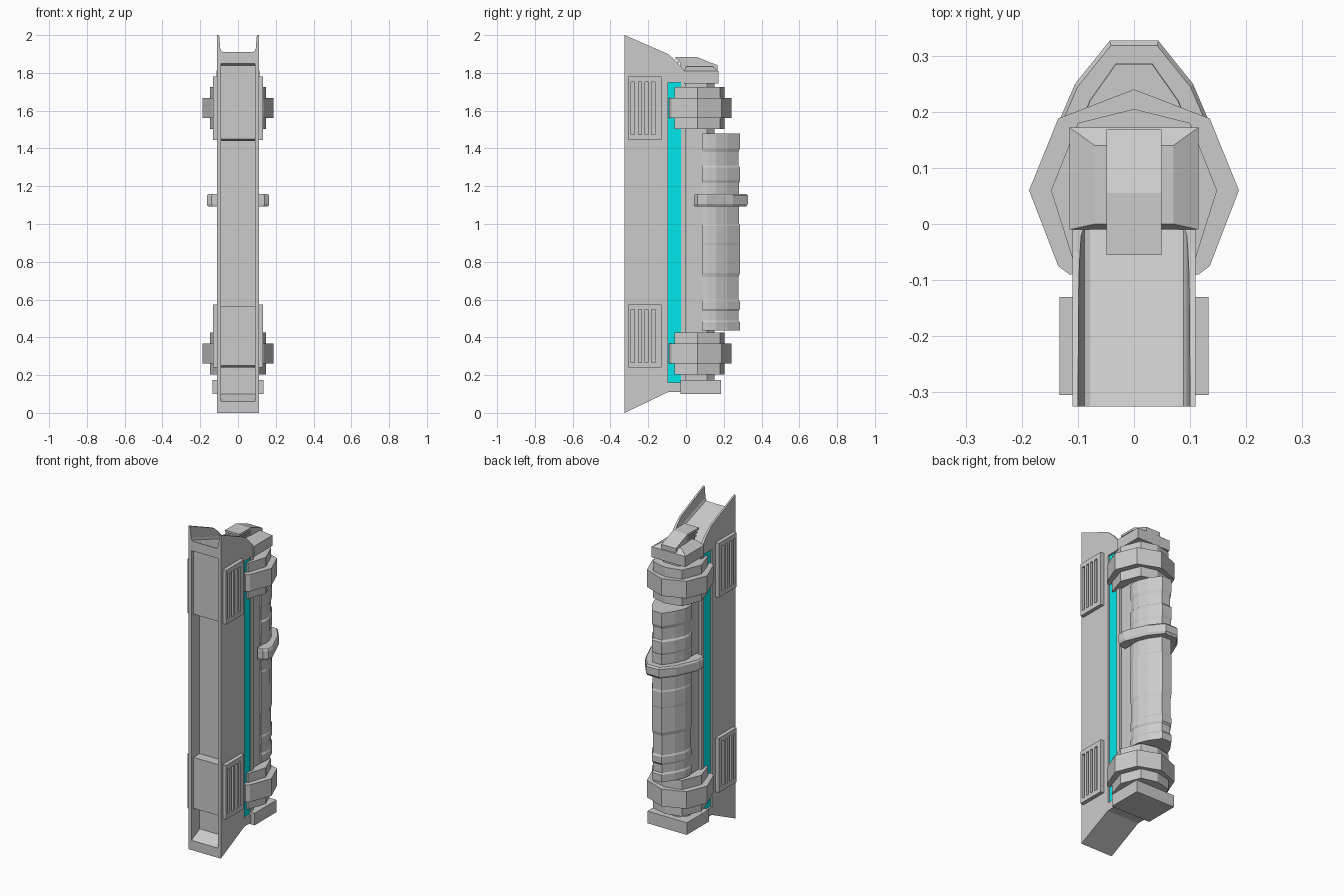
import bpy, bmesh

if "Cube" in bpy.data.objects:
    bpy.data.objects.remove(bpy.data.objects["Cube"])


def loft(name, rings, color=None):
    """Skin a list of equal-length 3D rings and cap both ends."""
    bm = bmesh.new()
    vs = [[bm.verts.new(p) for p in r] for r in rings]
    n = len(vs[0])
    for a, b in zip(vs, vs[1:]):
        for i in range(n):
            j = (i + 1) % n
            bm.faces.new((a[i], a[j], b[j], b[i]))
    bm.faces.new(vs[0][::-1])
    bm.faces.new(vs[-1])
    bmesh.ops.recalc_face_normals(bm, faces=bm.faces)
    me = bpy.data.meshes.new(name)
    bm.to_mesh(me)
    bm.free()
    ob = bpy.data.objects.new(name, me)
    bpy.context.collection.objects.link(ob)
    if color:
        mat = bpy.data.materials.new(name)
        mat.diffuse_color = color
        mat.use_nodes = True
        mat.node_tree.nodes["Principled BSDF"].inputs["Base Color"].default_value = mat.diffuse_color
        me.materials.append(mat)
    return ob


def prism_x(name, yz, x0, x1):
    return loft(name, [[(x, y, z) for y, z in yz] for x in (x0, x1)])


def prism_z(name, xy, z0, z1):
    return loft(name, [[(x, y, z) for x, y in xy] for z in (z0, z1)])


def box(name, x0, x1, y0, y1, z0, z1, color=None):
    return loft(name, [[(x0, y0, z), (x1, y0, z), (x1, y1, z), (x0, y1, z)]
                       for z in (z0, z1)], color)


def sym(half):
    """Mirror a half outline across x = 0 (points on the axis kept once)."""
    return half + [(-x, y) for x, y in reversed(half) if x > 0]


def cut(ob, cutter):
    cutter.hide_render = True
    m = ob.modifiers.new("cut", "BOOLEAN")
    m.operation, m.solver, m.object = "DIFFERENCE", "EXACT", cutter
    bpy.context.view_layer.objects.active = ob
    bpy.ops.object.modifier_apply(modifier=m.name)
    bpy.data.objects.remove(cutter)


# front housing: slanted side profile
housing = prism_x("housing", [
    (-0.325, 0), (-0.095, 0.11), (0, 0.11), (0, 0.16), (-0.095, 0.16),
    (-0.095, 1.75), (0, 1.75), (0, 1.80), (-0.05, 1.86), (-0.095, 1.90),
    (-0.325, 2.0)], -0.11, 0.11)

# long recess in the front face, with sloping ends
cut(housing, prism_x("recess_cutter", [
    (-0.40, 0.05), (-0.325, 0.06), (-0.245, 0.10), (-0.245, 1.82),
    (-0.325, 1.85), (-0.40, 1.87)], -0.09, 0.09))

# rounded gutter running down the sloped top
gutter = sym([(0.102, 2.3), (0.1, 2.0), (0.094, 1.93), (0.088, 1.915), (0.078, 1.91)])
cut(housing, loft("gutter_cutter", [
    [(x, y, z - 0.35 * (y + 0.325)) for x, z in gutter] for y in (-0.45, 0.1)]))

# raised blocks in the front recess
for n, (z0, z1) in {"lower": (0.24, 0.575), "upper": (1.44, 1.85)}.items():
    prism_x(n + "_front_block", [(-0.24, z0), (-0.285, z0), (-0.305, z0 + 0.01),
                                 (-0.305, z1 - 0.01), (-0.24, z1 - 0.01)], -0.09, 0.09)

# side vents: backing, frame and vertical bars
for n, z0, z1 in (("lower", 0.24, 0.575), ("upper", 1.445, 1.78)):
    for side, s in (("left", -1), ("right", 1)):
        nm = f"{n}_{side}_vent_"
        box(nm + "backing", s * 0.10, s * 0.118, -0.30, -0.135, z0 + 0.005, z1 - 0.005)
        for k, a, b in (("bottom", z0, z0 + 0.028), ("top", z1 - 0.028, z1)):
            box(nm + k, s * 0.10, s * 0.133, -0.305, -0.13, a, b)
        for i, (a, b) in enumerate([(-0.305, -0.29), (-0.272, -0.252), (-0.235, -0.217),
                                    (-0.2, -0.182), (-0.164, -0.13)]):
            box(f"{nm}bar_{i}", s * 0.10, s * 0.133, a, b, z0 + 0.028, z1 - 0.028)

# glowing strip and spine
box("light_strip", -0.1, 0.1, -0.097, -0.025, 0.16, 1.75, (0, 0.8, 0.82, 1))
box("spine", -0.105, 0.105, -0.026, 0.0, 0.11, 1.77)
prism_z("core", sym([(0.09, -0.01), (0.09, 0.11), (0.05, 0.15)]), 0.12, 1.80)

# two-tier faceted collars
outer = sym([(0.115, -0.09), (0.135, -0.075), (0.187, 0.06), (0.135, 0.188), (0, 0.24)])
inner = sym([(0.11, -0.06), (0.148, 0.06), (0.1, 0.18), (0, 0.205)])
for n, z in (("lower", 0.315), ("upper", 1.615)):
    prism_z(n + "_collar_ring", outer, z - 0.053, z + 0.053)
    prism_z(n + "_collar_body", inner, z - 0.113, z + 0.11)

# end caps
box("bottom_cap", -0.135, 0.135, -0.03, 0.185, 0.10, 0.175)
box("top_cap", -0.115, 0.115, -0.01, 0.172, 1.745, 1.81)
loft("top_cap_slope", [
    [(-w, y0, z), (w, y0, z), (w, y1, z), (-w, y1, z)]
    for w, y0, y1, z in ((0.115, -0.01, 0.172, 1.81), (0.07, 0.0, 0.14, 1.835))])

# louvred wedge on the top cap
prism_x("top_wedge", [(-0.02, 1.81), (0.165, 1.81), (0.165, 1.84), (0.055, 1.882),
                      (-0.04, 1.882)], -0.044, 0.044)
prism_x("wedge_lid", [(-0.055, 1.872), (0.05, 1.872), (0.06, 1.81), (0.168, 1.81),
                      (0.168, 1.84), (0.055, 1.885), (-0.055, 1.885)], -0.049, 0.049)
for i in range(3):
    z = 1.822 + 0.017 * i
    y = -0.02 - 0.012 * i
    box(f"louvre_{i}", -0.049, 0.049, y, 0.06, z, z + 0.009)

# ribbed rear barrel: same outline swelling and shrinking along z
outline = sym([(0.1, 0.085), (0.108, 0.12), (0.104, 0.16), (0.078, 0.22), (0.032, 0.285)])
steps = [(0.435, 1), (0.48, 1), (0.49, .95), (0.54, .95), (0.55, 1), (0.59, 1),
         (0.60, .96), (0.72, .96), (0.74, 1), (0.89, 1), (0.90, 1.01), (0.99, 1.01),
         (1.0, .98), (1.22, .98), (1.23, 1.01), (1.30, 1.01), (1.31, .95), (1.38, .95),
         (1.40, 1), (1.48, 1)]
loft("barrel", [[(x * s, 0.13 + (y - 0.13) * s, z) for x, y in outline] for z, s in steps])

# open clasp band around the barrel
band_out = [(0.14, 0.042), (0.165, 0.06), (0.165, 0.11), (0.105, 0.25), (0.043, 0.327)]
band_in = [(0.032, 0.27), (0.075, 0.215), (0.105, 0.12), (0.105, 0.042)]
band = band_out + [(-x, y) for x, y in band_out[::-1]] + [(-x, y) for x, y in band_in[::-1]] + band_in[::-1]
band = band_out + [(-x, y) for x, y in band_out[::-1]] + \
    [(-x, y) for x, y in band_in[::-1]] + band_in
rings = []
for z, s in ((1.092, 0.96), (1.105, 1), (1.15, 1), (1.16, 0.96)):
    rings.append([(x * s, 0.1 + (y - 0.1) * s, z) for x, y in band])
loft("clasp_band", rings)
